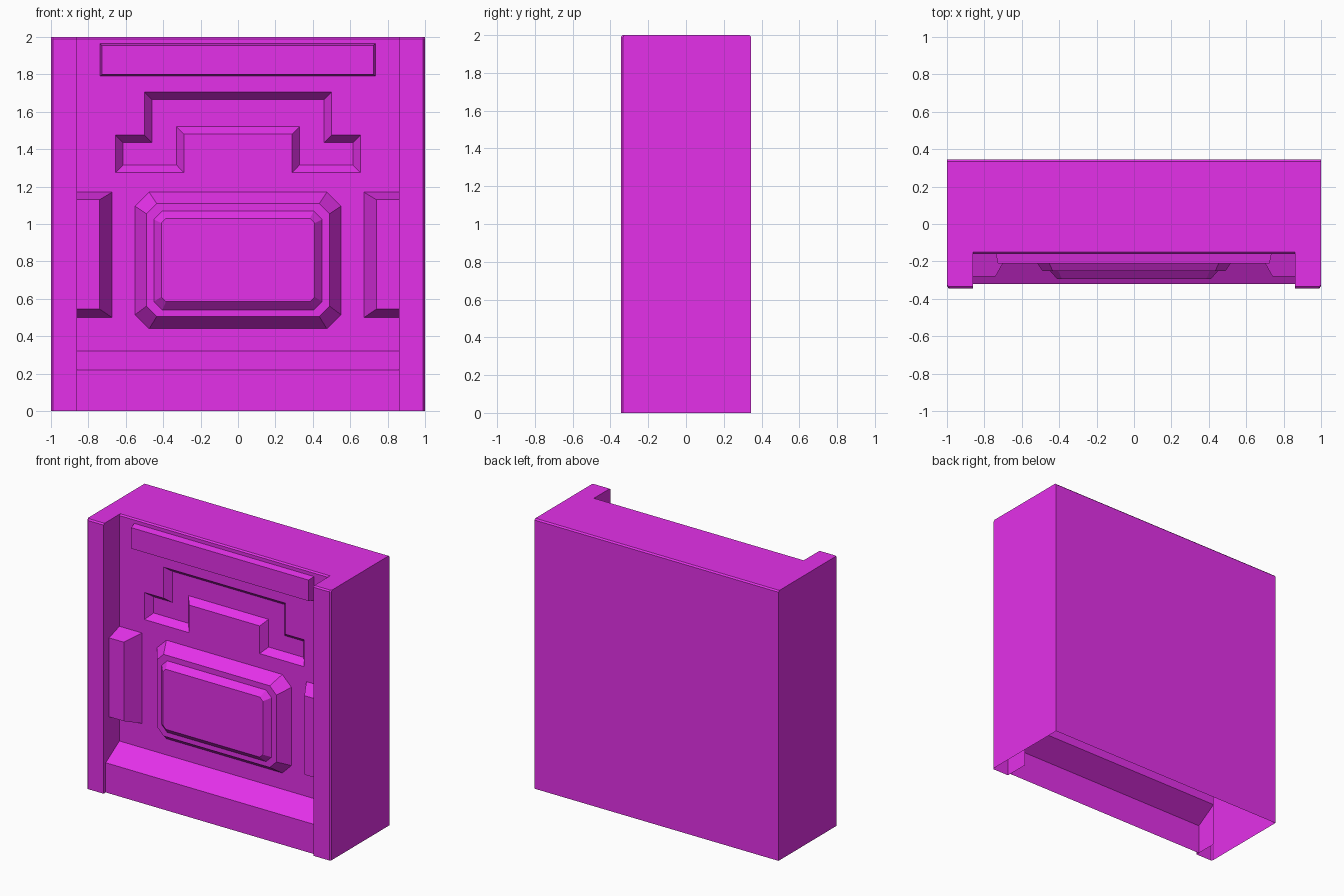
import bpy, bmesh
from mathutils import Vector

if "Cube" in bpy.data.objects:
    bpy.data.objects.remove(bpy.data.objects["Cube"])

mat = bpy.data.materials.new("magenta")
mat.diffuse_color = (0.78, 0.03, 0.82, 1)
mat.use_nodes = True
mat.node_tree.nodes["Principled BSDF"].inputs["Base Color"].default_value = mat.diffuse_color
PANEL_Y = -0.16


def finish(name, bm, facing):
    """Orient faces so their summed normal agrees with 'facing', then link."""
    bmesh.ops.recalc_face_normals(bm, faces=bm.faces)
    bm.normal_update()
    total = sum((f.normal * f.calc_area() for f in bm.faces), Vector())
    if total.dot(Vector(facing)) < 0:
        bmesh.ops.reverse_faces(bm, faces=bm.faces)
    me = bpy.data.meshes.new(name)
    bm.to_mesh(me)
    bm.free()
    me.materials.append(mat)
    ob = bpy.data.objects.new(name, me)
    bpy.context.collection.objects.link(ob)
    return ob


def skin(bm, a, b, skip=()):
    n = len(a)
    for i in range(n):
        if i not in skip:
            bm.faces.new((a[i], a[(i + 1) % n], b[(i + 1) % n], b[i]))


def ring(bm, pts, y):
    return [bm.verts.new((x, y, z)) for x, z in pts]


def relief(name, levels):
    """Stack of (outline, y) levels, capped at the last one."""
    bm = bmesh.new()
    rings = [ring(bm, pts, y) for pts, y in levels]
    for a, b in zip(rings, rings[1:]):
        skin(bm, a, b)
    bm.faces.new(rings[-1])
    return finish(name, bm, (0, -1, 0))


def rect(x0, x1, z0, z1):
    return [(x0, z0), (x1, z0), (x1, z1), (x0, z1)]


def octagon(hx, z0, z1, c):
    return [(-hx + c, z0), (hx - c, z0), (hx, z0 + c), (hx, z1 - c),
            (hx - c, z1), (-hx + c, z1), (-hx, z1 - c), (-hx, z0 + c)]


def mirrored(half):
    return half + [(-x, z) for x, z in reversed(half)]


# Outer shell: U-shaped footprint, open underneath, small top chamfer
half = [(0.86, PANEL_Y, -0.15), (0.86, -0.345, -0.335), (0.99, -0.345, -0.335),
        (1, -0.333, -0.325), (1, 0.345, 0.335)]
foot = half + [(-x, y, t) for x, y, t in reversed(half)]
bm = bmesh.new()
low = [bm.verts.new((x, y, 0)) for x, y, t in foot]
mid = [bm.verts.new((x, y, 1.99)) for x, y, t in foot]
top = [bm.verts.new((x, t, 2)) for x, y, t in foot]
skin(bm, low, mid, skip=(len(foot) - 1,))
skin(bm, mid, top)
bm.faces.new(top)
finish("outer_shell", bm, (0, 0, 1))

# Plinth with sloped top
bm = bmesh.new()
prof = [(-0.32, 0), (-0.32, 0.22), (PANEL_Y, 0.32)]
cols = [[bm.verts.new((x, y, z)) for y, z in prof] for x in (-0.86, 0.86)]
for i in range(2):
    bm.faces.new((cols[0][i], cols[1][i], cols[1][i + 1], cols[0][i + 1]))
finish("plinth", bm, (0, -1, 0))

# Recessed panel with a stepped, tapered pocket
opening = mirrored([(0.29, 1.48), (0.29, 1.275), (0.655, 1.275),
                    (0.655, 1.475), (0.5, 1.475), (0.5, 1.705)])
floor = mirrored([(0.328, 1.52), (0.328, 1.315), (0.615, 1.315),
                  (0.615, 1.435), (0.46, 1.435), (0.46, 1.665)])
bm = bmesh.new()
frame = ring(bm, rect(-0.86, 0.86, 0.32, 1.99), PANEL_Y)
mouth = ring(bm, opening, PANEL_Y)
edges = [bm.edges.new((r[i - 1], r[i])) for r in (frame, mouth) for i in range(len(r))]
bmesh.ops.triangle_fill(bm, use_beauty=True, edges=edges, normal=(0, -1, 0))
base = ring(bm, floor, PANEL_Y + 0.05)
skin(bm, mouth, base)
bm.faces.new(base)
finish("front_panel", bm, (0, -1, 0))

# Raised top bar
relief("top_bar", [(rect(-0.738, 0.735, 1.79, 1.965), PANEL_Y),
                   (rect(-0.728, 0.725, 1.80, 1.955), -0.21)])

# Raised two-step centre plate
relief("centre_plate", [(octagon(0.55, 0.44, 1.17, 0.075), PANEL_Y),
                        (octagon(0.49, 0.505, 1.11, 0.055), -0.25),
                        (octagon(0.45, 0.54, 1.07, 0.045), -0.25),
                        (octagon(0.41, 0.585, 1.03, 0.025), -0.295)])

# Side blocks against the pillars
for side, s in (("left", -1), ("right", 1)):
    relief(side + "_block", [(rect(s * 0.673, s * 0.86, 0.5, 1.17), PANEL_Y),
                             (rect(s * 0.74, s * 0.86, 0.545, 1.13), -0.28)])
